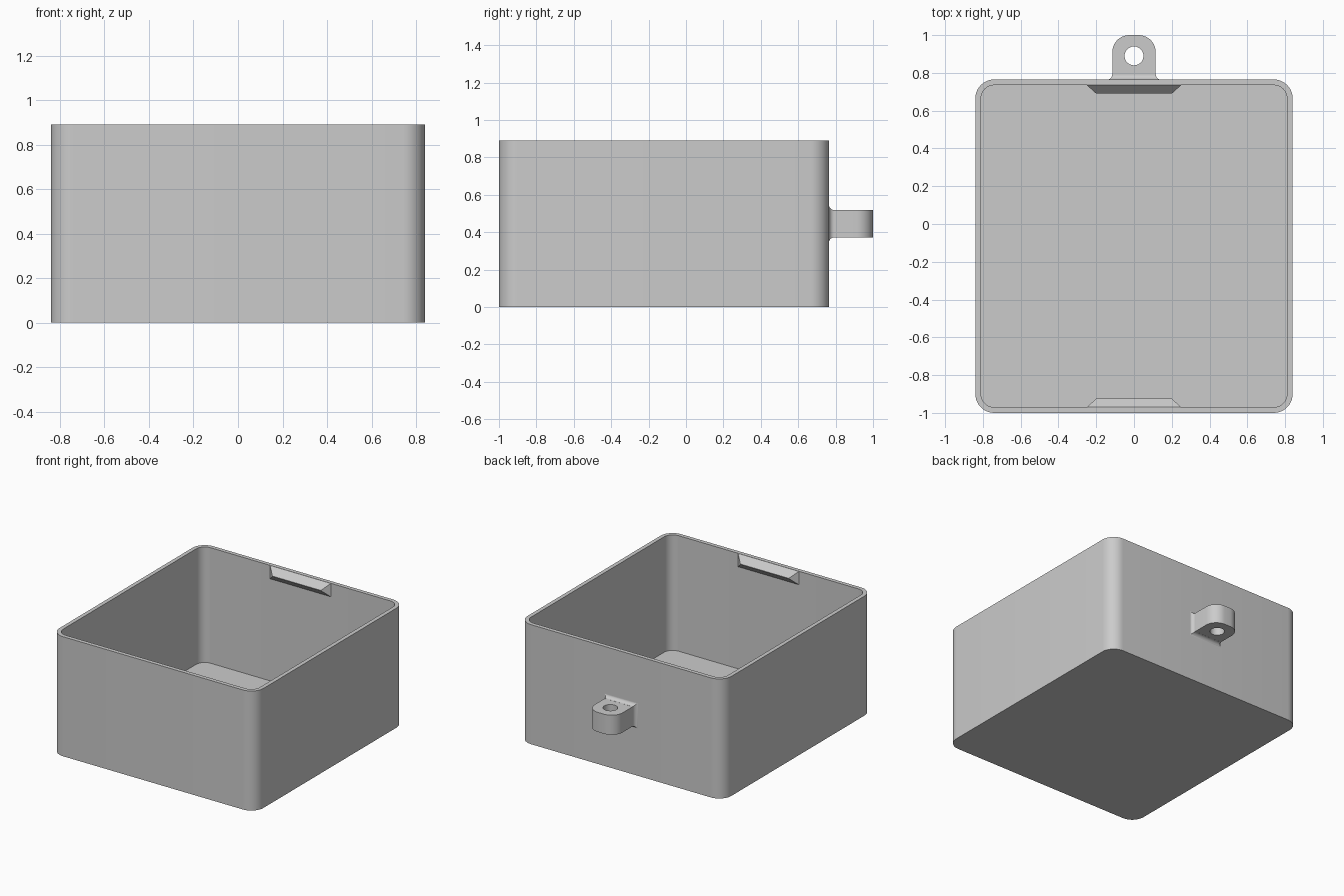
import bpy, bmesh, math

cube = bpy.data.objects.get("Cube")
if cube:
    bpy.data.objects.remove(cube, do_unlink=True)

grey = bpy.data.materials.new("plain grey")
grey.use_nodes = True
grey.diffuse_color = (0.6, 0.6, 0.6, 1)
grey.node_tree.nodes["Principled BSDF"].inputs["Base Color"].default_value = (0.6, 0.6, 0.6, 1)

HALF_X, FRONT, BACK, HEIGHT = 0.84, -1.0, 0.765, 0.89
WALL, CORNER = 0.03, 0.1
STEPS = 10


def loft(name, rings, smooth=True):
    """Skin a stack of matching closed rings and cap both ends."""
    bm = bmesh.new()
    loops = [[bm.verts.new(p) for p in ring] for ring in rings]
    for a, b in zip(loops, loops[1:]):
        for i in range(len(a)):
            j = (i + 1) % len(a)
            bm.faces.new((a[i], a[j], b[j], b[i]))
    bm.faces.new(loops[0][::-1])
    bm.faces.new(loops[-1])
    bmesh.ops.recalc_face_normals(bm, faces=bm.faces)
    mesh = bpy.data.meshes.new(name)
    bm.to_mesh(mesh)
    bm.free()
    obj = bpy.data.objects.new(name, mesh)
    bpy.context.collection.objects.link(obj)
    mesh.materials.append(grey)
    if smooth:
        shade(obj)
    return obj


def shade(obj):
    bpy.ops.object.select_all(action="DESELECT")
    obj.select_set(True)
    bpy.context.view_layer.objects.active = obj
    bpy.ops.object.shade_smooth_by_angle(angle=math.radians(30))


def rounded_rect(inset, z):
    """Rounded rectangle following the box walls."""
    r = CORNER - inset
    cx, y0, y1 = HALF_X - CORNER, FRONT + CORNER, BACK - CORNER
    pts = []
    for k, (x, y) in enumerate([(cx, y1), (-cx, y1), (-cx, y0), (cx, y0)]):
        for i in range(STEPS + 1):
            a = (k + i / STEPS) * math.pi / 2
            pts.append((x + r * math.cos(a), y + r * math.sin(a), z))
    return pts


# Open box: outer wall, rim, inner wall and floor
loft("open_box", [rounded_rect(0, 0), rounded_rect(0, HEIGHT),
                  rounded_rect(WALL, HEIGHT), rounded_rect(WALL, WALL)])


# Snap ridges inside the front and back walls, bevelled on every side
def snap_ridge(name, wall_y, inward):
    def ring(half, low, high, y):
        return [(-half, y, low), (half, y, low), (half, y, high), (-half, y, high)]
    mid = HEIGHT - 0.05
    loft(name, [ring(0.25, HEIGHT - 0.1, HEIGHT - 0.001, wall_y),
                ring(0.2, mid - 0.001, mid + 0.001, wall_y + inward * 0.045)], smooth=False)


snap_ridge("back_snap_ridge", BACK - WALL, -1)
snap_ridge("front_snap_ridge", FRONT + WALL, 1)

# Hanging tab on the back: rounded plate with a round hole
TAB_X, TAB_Z, MID_Z, TAB_R, FILLET = 0.115, 0.073, HEIGHT / 2, 0.09, 0.028
outline = [(-TAB_X, BACK - 0.01), (TAB_X, BACK - 0.01)]
for side in (0, 1):
    for i in range(STEPS + 1):
        a = (side + i / STEPS) * math.pi / 2
        cx = (TAB_X - TAB_R) * (1 - 2 * side)
        outline.append((cx + TAB_R * math.cos(a), 1 - TAB_R + TAB_R * math.sin(a)))
tab = loft("hanging_tab", [[(x, y, MID_Z + s * TAB_Z) for x, y in outline] for s in (-1, 1)],
           smooth=False)

bpy.ops.mesh.primitive_cylinder_add(vertices=40, radius=0.05, depth=0.5,
                                    location=(0, 0.89, MID_Z))
cutter = bpy.context.object
cutter.name = "hole_cutter"
cutter.data.materials.append(grey)
cut = tab.modifiers.new("hole", "BOOLEAN")
cut.operation, cut.solver, cut.object = "DIFFERENCE", "EXACT", cutter
bpy.context.view_layer.objects.active = tab
bpy.ops.object.modifier_apply(modifier=cut.name)
bpy.data.objects.remove(cutter, do_unlink=True)
shade(tab)

# Concave fillet where the tab meets the wall
rings = []
for i in range(STEPS + 1):
    a = i / STEPS * math.pi / 2
    grow = FILLET * (1 - math.sin(a)) + 0.0005
    y = BACK - 0.001 + FILLET * (1 - math.cos(a))
    w, h = TAB_X + grow, TAB_Z + grow
    rings.append([(-w, y, MID_Z - h), (w, y, MID_Z - h), (w, y, MID_Z + h), (-w, y, MID_Z + h)])
loft("tab_fillet", rings)
